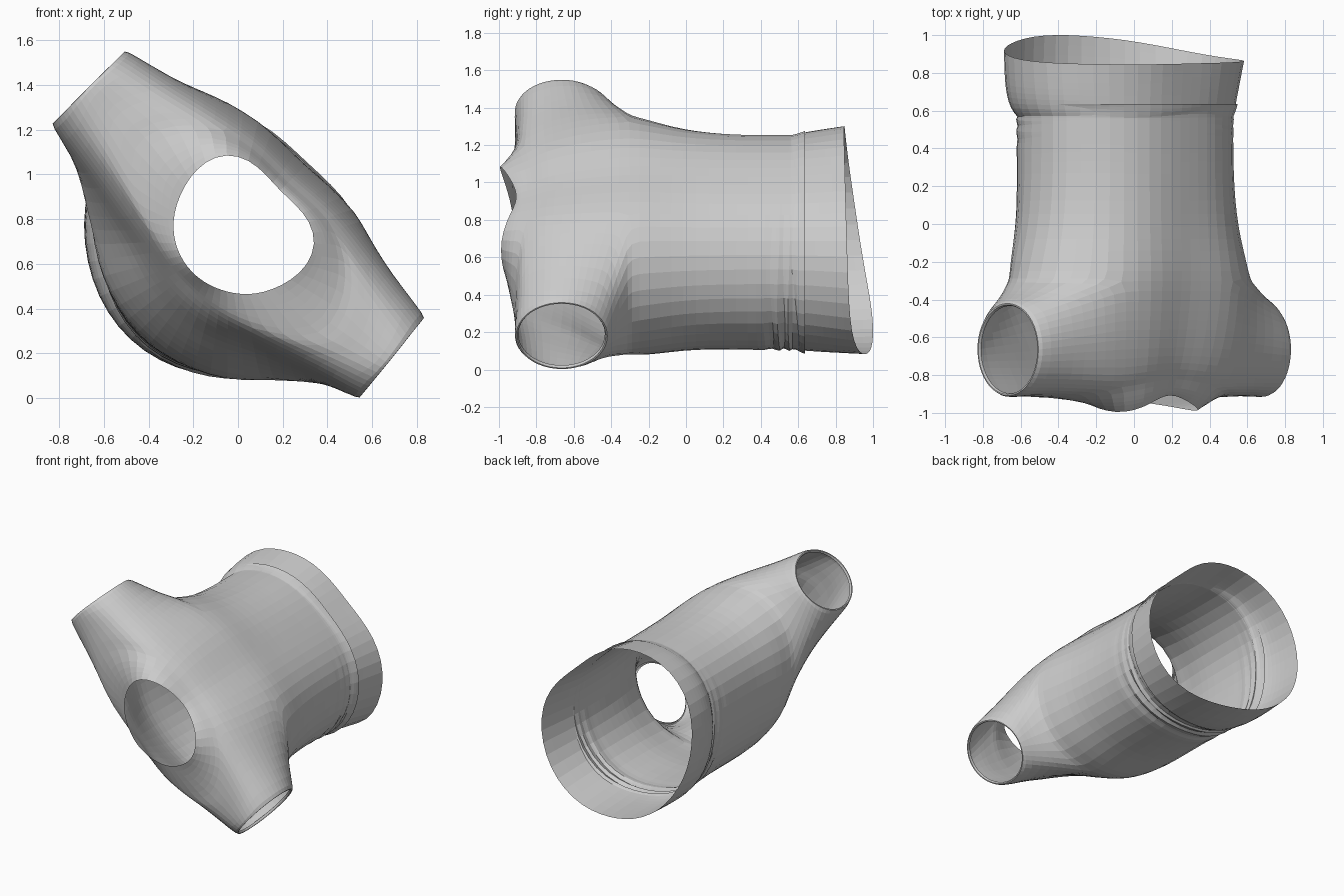
import bpy, bmesh
from math import sin, cos, pi, radians, floor
from mathutils import Vector

if "Cube" in bpy.data.objects:
    bpy.data.objects.remove(bpy.data.objects["Cube"])

N = 24                       # columns around the torso
CX, CZ = -0.05, 0.69         # torso axis, running along y

# Profiles sampled every 45 degrees, starting at +x and turning towards +z
BODY_R = [.575, .485, .56, .635, .57, .575, .585, .635]
HEM_R = [.63, .51, .605, .695, .64, .605, .605, .695]
HEM_Y = [.86, .85, .845, .86, .93, 1.0, .975, .885]
NECK_R = [.40, .335, .405, .30, .23, .20, .215, .29]
NECK_Y = [-.99, -.90, -1.0, -.94, -.91, -.92, -.93, -.96]


def sample(table, a):
    """Smooth periodic lookup in a profile table."""
    f = (a / (2 * pi) * 8) % 8
    i = floor(f)
    t = f - i
    p0, p1, p2, p3 = (table[(i + k) % 8] for k in (-1, 0, 1, 2))
    return p1 + .5 * t * (p2 - p0 + t * (2*p0 - 5*p1 + 4*p2 - p3
                                         + t * (3*(p1 - p2) + p3 - p0)))


def lobe(a, deg, power=1):
    return max(0, cos(a - radians(deg))) ** power


def point(a, r, y):
    return Vector((CX + r * cos(a), y, CZ + r * sin(a)))


def ring(bm, rfun, yfun):
    angles = [2 * pi * i / N for i in range(N)]
    return [bm.verts.new(point(a, rfun(a), yfun(a))) for a in angles]


def bridge(bm, ra, rb, skip=()):
    n = len(ra)
    for i in range(n):
        if i not in skip:
            k = (i + 1) % n
            bm.faces.new((ra[i], ra[k], rb[k], rb[i]))


def finish(bm, name):
    bmesh.ops.recalc_face_normals(bm, faces=bm.faces)
    me = bpy.data.meshes.new(name)
    bm.to_mesh(me)
    bm.free()
    ob = bpy.data.objects.new(name, me)
    bpy.context.collection.objects.link(ob)
    sub = ob.modifiers.new("Subdivision", 'SUBSURF')
    sub.levels = sub.render_levels = 1
    return ob


# Torso rows: y, scale, wrinkle, shoulder lift, back slope, side flare
ROWS = [(.635, 1.04, 0, 0, 0, 0), (.60, 1.02, .004, 0, 0, 0),
        (.575, 1.0, -.022, 0, 0, 0), (.55, 1.0, .026, 0, 0, 0),
        (.525, 1.0, -.022, 0, 0, 0), (.495, 1.0, .022, 0, 0, 0),
        (.46, 1.0, -.014, 0, 0, 0), (.42, 1.0, .008, 0, 0, 0),
        (.34, 1.0, 0, 0, 0, 0), (.2, 1.0, 0, 0, 0, .01),
        (.05, 1.0, 0, 0, 0, .04), (-.08, 1.01, 0, 0, .02, .08),
        (-.2, 1.03, 0, 0, .06, .13), (-.3, 1.04, 0, 0, .11, .17),
        (-.41, 1.035, 0, 0, .18, .19), (-.51, 1.025, 0, 0, .25, .19),
        (-.61, 1.01, 0, 0, .33, .19), (-.7, .985, 0, .04, .40, .17),
        (-.77, .95, 0, .08, .46, .15), (-.82, .90, 0, .10, .51, .12)]
HOLE_A, HOLE_B = 13, 19                       # rows spanned by the armholes
LEFT = [i % N for i in range(6, 12)]          # columns of each armhole
RIGHT = [i % N for i in range(-5, 1)]

bm = bmesh.new()
rows = []
for y, s, w, lift, slope, flare in ROWS:
    def rf(a, y=y, s=s, w=w, slope=slope, flare=flare):
        mask = max(0, .35 - .75 * sin(a + .2)) * (1 + .3 * sin(5 * a))
        armpit = .085 * max(0, 1 - abs(y + .3) / .32)
        shape = (1 - slope * lobe(a, 225, .8) - .25 * slope * lobe(a, 45)
                 + flare * (lobe(a, 115, 4) + .8 * lobe(a, -15, 4))
                 + armpit * (lobe(a, 180, 6) + lobe(a, 275, 6)))
        return sample(BODY_R, a) * s * shape + w * mask

    def yf(a, y=y, w=w, lift=lift):
        return (y - lift * cos(a - radians(138)) ** 2
                + (.018 * sin(4 * a + 60 * w) if w else 0))
    rows.append(ring(bm, rf, yf))
for j in range(len(rows) - 1):
    bridge(bm, rows[j], rows[j + 1],
           LEFT + RIGHT if HOLE_A <= j < HOLE_B else ())

# Shoulders closing in to the neckline
front = rows[-1]
prev = front
for t, bulge in ((.35, .02), (.7, .015), (1, 0)):
    new = []
    for i, v in enumerate(front):
        a = 2 * pi * i / N
        p = v.co.lerp(point(a, sample(NECK_R, a), sample(NECK_Y, a)), t)
        p.y -= bulge * lobe(a, 48, 2)
        new.append(bm.verts.new(p))
    bridge(bm, prev, new)
    prev = new


# Sleeves: armhole edge, tapering rings, oval cuff, turned-in edge
def sleeve(cols, centre, tangent, outward):
    n, k = len(cols), HOLE_B - HOLE_A
    c = [(cols[0] + i) % N for i in range(n + 1)]
    loop = ([rows[HOLE_A][c[i]] for i in range(n)]
            + [rows[HOLE_A + j][c[n]] for j in range(k)]
            + [rows[HOLE_B][c[n - i]] for i in range(n)]
            + [rows[HOLE_B - j][c[0]] for j in range(k)])
    centre, tangent, outward = Vector(centre), Vector(tangent), Vector(outward)
    m = len(loop)
    cuff = []
    for i in range(m):
        b = radians(135) - 2 * pi * i / m
        cuff.append(tangent * (.240 * cos(b)) + Vector((0, .257 * sin(b), 0)))
    mid = sum((u.co for u in loop), Vector()) / m
    last = loop
    for t, pinch in ((.22, 1), (.45, .98), (.72, .98), (1, 1)):
        new = []
        hub = mid.lerp(centre, t)
        for v, q in zip(loop, cuff):
            p = v.co.lerp(centre + q, t)
            new.append(bm.verts.new(hub + (p - hub) * pinch))
        bridge(bm, last, new)
        last = new
    for f, d in ((.92, 0), (.91, -.02)):
        new = [bm.verts.new(centre + q * f + outward * d) for q in cuff]
        bridge(bm, last, new)
        last = new


sleeve(LEFT, (-.67, -.665, 1.39), (-.707, 0, -.707), (-.707, 0, .707))
sleeve(RIGHT, (.69, -.665, .178), (.63, 0, .777), (.777, 0, -.63))
finish(bm, "shirt_body")

# Hem band tucked under the lower lip of the torso
bm = bmesh.new()
band = []
for t in (0, .12, .3, .5, .75, 1):
    band.append(ring(
        bm,
        lambda a: (sample(BODY_R, a) * (1 - t) + sample(HEM_R, a) * t
                   + .035 * sin(pi * t ** .6) * lobe(a, 190)),
        lambda a: .57 * (1 - t) + sample(HEM_Y, a) * t))
for ra, rb in zip(band, band[1:]):
    bridge(bm, ra, rb)
finish(bm, "hem_band")
